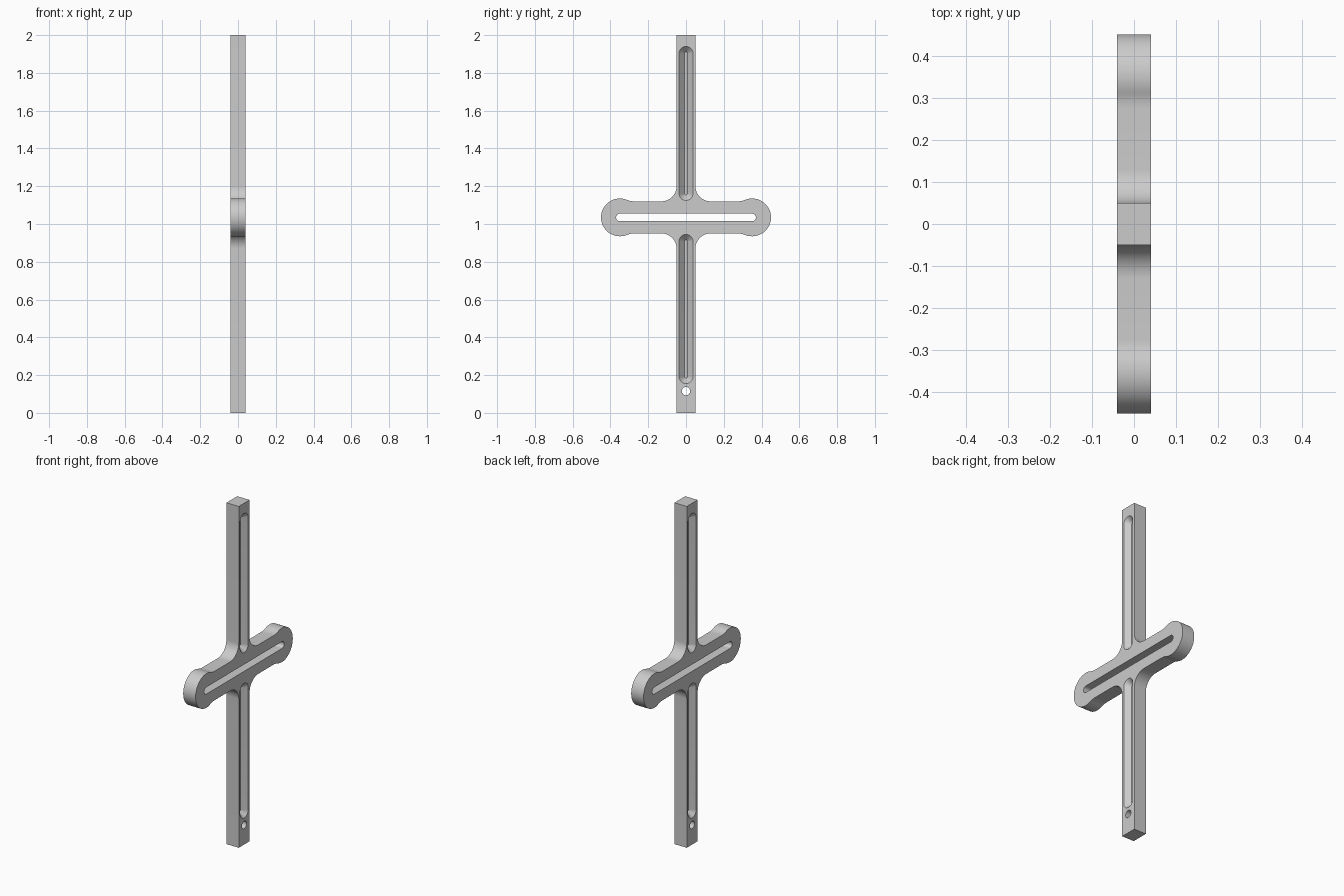
import bpy, bmesh
from math import pi, cos, sin, atan2, sqrt, radians

cube = bpy.data.objects.get("Cube")
if cube:
    bpy.data.objects.remove(cube, do_unlink=True)

HALF_X = 0.04          # half thickness of the plate
POST = 0.05            # half width of the upright
MID = 1.035            # height of the cross arm
ARM = 0.085            # half height of the cross arm
LOBE_Y, LOBE_R = 0.35, 0.10
FILLET, BLEND = 0.08, 0.10


def arc(cy, cz, r, a0, a1, n=16):
    return [(cy + r * cos(a0 + (a1 - a0) * i / n),
             cz + r * sin(a0 + (a1 - a0) * i / n)) for i in range(n + 1)]


def loft(name, sections):
    """Closed solid through a list of (x, yz outline) sections."""
    bm = bmesh.new()
    rings = [[bm.verts.new((x, y, z)) for y, z in pts] for x, pts in sections]
    n = len(rings[0])
    for a, b in zip(rings, rings[1:]):
        for i in range(n):
            j = (i + 1) % n
            bm.faces.new((a[i], a[j], b[j], b[i]))
    bm.faces.new(rings[0])
    bm.faces.new(rings[-1])
    bmesh.ops.recalc_face_normals(bm, faces=bm.faces)
    mesh = bpy.data.meshes.new(name)
    bm.to_mesh(mesh)
    bm.free()
    obj = bpy.data.objects.new(name, mesh)
    bpy.context.collection.objects.link(obj)
    return obj


def slot(y0, z0, y1, z1, r):
    """Round-ended slot outline between two centres."""
    a = atan2(z1 - z0, y1 - y0)
    return arc(y1, z1, r, a - pi / 2, a + pi / 2) + arc(y0, z0, r, a + pi / 2, a + 3 * pi / 2)


# Outline of one quarter, from the post out to the tip of the lobe
def quarter(end):
    cy = LOBE_Y - sqrt((LOBE_R + BLEND) ** 2 - (ARM + BLEND) ** 2)
    lean = atan2(ARM + BLEND, cy - LOBE_Y)
    pts = [(POST, end)]
    pts += arc(POST + FILLET, ARM + FILLET, FILLET, pi, 3 * pi / 2)
    pts += arc(cy, ARM + BLEND, BLEND, -pi / 2, lean - pi, 8)
    pts += arc(LOBE_Y, 0, LOBE_R, lean, 0, 24)[1:]
    return pts


upper = quarter(2 - MID)
lower = [(y, -z) for y, z in reversed(quarter(MID))][1:]
side = upper + lower
outline = [(y, z + MID) for y, z in side + [(-y, z) for y, z in reversed(side)]]
# the two lobe tips and post ends are shared without duplicates
body = loft("cross_plate", [(-HALF_X, outline), (HALF_X, outline)])

# Through openings
arm_slot = slot(-0.35, MID, 0.35, MID, 0.02)
pin_hole = arc(0, 0.115, 0.022, 0, 2 * pi, 32)[:-1]
cutters = [loft("slot_cutter", [(-0.1, arm_slot), (0.1, arm_slot)]),
           loft("hole_cutter", [(-0.1, pin_hole), (0.1, pin_hole)])]

# Tapered grooves on both faces of the post
for z0, z1 in ((0.192, 0.908), (1.162, 1.903)):
    for s in (-1, 1):
        cutters.append(loft("groove_cutter", [
            (s * 0.01, slot(0, z0, 0, z1, 0.008)),
            (s * HALF_X, slot(0, z0, 0, z1, 0.037)),
            (s * 0.05, slot(0, z0, 0, z1, 0.037))]))

bpy.context.view_layer.objects.active = body
for cutter in cutters:
    cutter.hide_render = True
    mod = body.modifiers.new("cut", 'BOOLEAN')
    mod.operation = 'DIFFERENCE'
    mod.solver = 'EXACT'
    mod.object = cutter
    bpy.ops.object.modifier_apply(modifier=mod.name)
    bpy.data.objects.remove(cutter, do_unlink=True)

# Single plain grey
grey = bpy.data.materials.new("light_grey")
grey.use_nodes = True
color = (0.6, 0.6, 0.6, 1)
grey.diffuse_color = color
grey.node_tree.nodes["Principled BSDF"].inputs["Base Color"].default_value = color
body.data.materials.clear()
body.data.materials.append(grey)

bpy.ops.object.select_all(action='DESELECT')
body.select_set(True)
bpy.ops.object.shade_smooth_by_angle(angle=radians(30))
